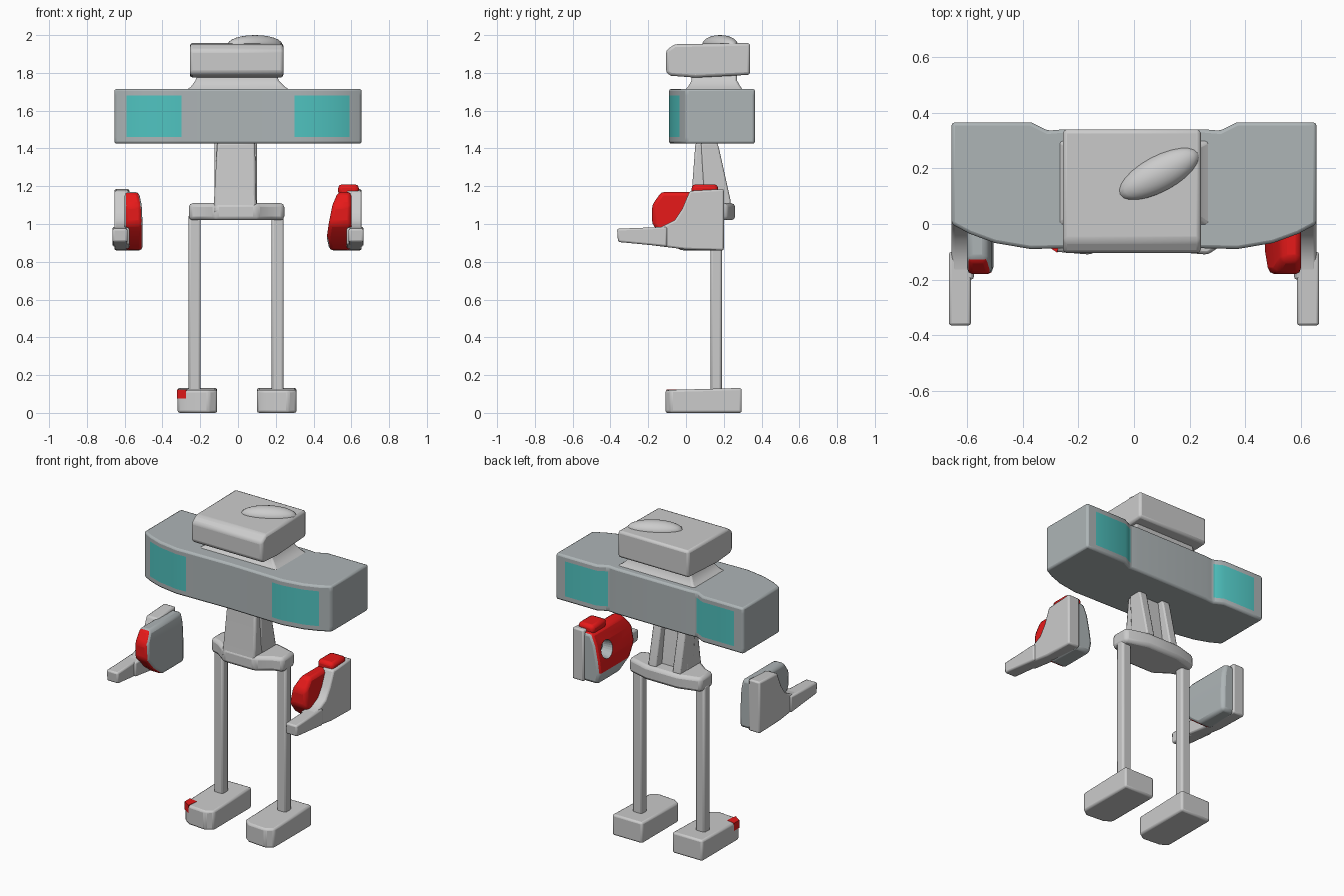
import bpy, bmesh, math
from mathutils import Matrix

if "Cube" in bpy.data.objects:
    bpy.data.objects.remove(bpy.data.objects["Cube"])


def material(name, rgb):
    m = bpy.data.materials.new(name)
    m.diffuse_color = (*rgb, 1)
    m.use_nodes = True
    m.node_tree.nodes["Principled BSDF"].inputs["Base Color"].default_value = m.diffuse_color
    return m


GREY = material("grey", (0.42, 0.46, 0.47))
RED = material("red", (0.8, 0.01, 0.01))
TEAL = material("teal", (0.08, 0.55, 0.53))


def loft(name, rings, bevel=0.012, colour=None, test=None):
    """Skin a stack of equal-length point rings; faces passing test get the colour."""
    bm = bmesh.new()
    rows = [[bm.verts.new(p) for p in r] for r in rings]
    n = len(rows[0])
    for a, b in zip(rows, rows[1:]):
        for i in range(n):
            j = (i + 1) % n
            bm.faces.new((a[i], a[j], b[j], b[i]))
    bm.faces.new(rows[0][::-1])
    bm.faces.new(rows[-1])
    bmesh.ops.recalc_face_normals(bm, faces=bm.faces)
    me = bpy.data.meshes.new(name)
    if colour:
        me.materials.append(GREY)
        me.materials.append(colour)
        for f in bm.faces:
            f.material_index = int(test(f.calc_center_median(), f.normal))
    bm.to_mesh(me)
    bm.free()
    ob = bpy.data.objects.new(name, me)
    bpy.context.collection.objects.link(ob)
    if bevel:
        mod = ob.modifiers.new("bevel", 'BEVEL')
        mod.width, mod.segments = bevel, 2
        mod.limit_method, mod.angle_limit = 'ANGLE', math.radians(30)
    return ob


def plan(name, pts, z0, z1, **kw):
    return loft(name, [[(x, y, z) for x, y in pts] for z in (z0, z1)], **kw)


def side(name, pts, x0, x1, **kw):
    return loft(name, [[(x, y, z) for y, z in pts] for x in (x0, x1)], **kw)


def rect(x0, x1, y0, y1, z):
    return [(x0, y0, z), (x1, y0, z), (x1, y1, z), (x0, y1, z)]


def box(name, x0, x1, y0, y1, z0, z1, **kw):
    return loft(name, [rect(x0, x1, y0, y1, z0), rect(x0, x1, y0, y1, z1)], **kw)


# Torso with shoulder blocks and teal panels front and back
half = [(0, -.082), (.3, -.088), (.37, -.09), (.5, -.068), (.59, -.035), (.655, 0),
        (.655, .365), (.59, .365), (.37, .365), (.31, .335), (.25, .34), (0, .34)]
outline = half + [(-x, y) for x, y in half[-2:0:-1]]
loft("torso", [[(x, y, z) for x, y in outline] for z in (1.425, 1.46, 1.68, 1.715)],
     colour=TEAL,
     test=lambda c, n: 0.32 < abs(c.x) < 0.6 and 1.5 < c.z < 1.65 and abs(n.y) > 0.5)

# Neck flaring into the shoulders
loft("neck", [rect(-.29, .29, -.02, .31, 1.70), rect(-.25, .25, .01, .29, 1.725),
              rect(-.225, .215, .03, .27, 1.76), rect(-.21, .20, .03, .27, 1.81)], bevel=.01)

# Head slab with a diagonal crest on top
side("head", [(-.105, 1.80), (-.105, 1.92), (-.06, 1.952), (.34, 1.958),
              (.34, 1.79), (.05, 1.775), (-.08, 1.785)], -.255, .24, bevel=.015)
bm = bmesh.new()
bmesh.ops.create_uvsphere(bm, u_segments=24, v_segments=12, radius=1,
                          matrix=Matrix.Translation((.09, .18, 1.95))
                          @ Matrix.Rotation(math.radians(28), 4, 'Z')
                          @ Matrix.Diagonal((.16, .065, .05, 1)))
me = bpy.data.meshes.new("head_crest")
bm.to_mesh(me)
bm.free()
bpy.context.collection.objects.link(bpy.data.objects.new("head_crest", me))

# Waist column with two ribs at the back
loft("waist", [rect(-.13, .10, .02, .18, 1.06), rect(-.125, .095, .03, .17, 1.16),
               rect(-.11, .09, .05, .13, 1.43)])
for x, s in ((-.125, "left"), (.045, "right")):
    side(f"waist_rib_{s}", [(.1, 1.06), (.24, 1.06), (.235, 1.13), (.175, 1.40),
                            (.165, 1.43), (.08, 1.43)], x, x + .055, bevel=.008)

# Hip plate
plan("hip", [(-.26, .10), (-.20, .08), (-.12, .02), (.10, .02), (.18, .08), (.245, .10),
             (.245, .22), (.10, .26), (-.12, .26), (-.26, .22)], 1.02, 1.11, bevel=.02)

# Legs and feet
for s, leg_x, foot_x in (("left", -.23, -.215), ("right", .21, .205)):
    box(f"leg_{s}", leg_x - .032, leg_x + .032, .13, .19, .10, 1.05)
    loft(f"foot_{s}", [[(foot_x + x, y, z + dz * top) for x, y, dz in
                        [(-.105, .295, 0), (-.105, -.07, -.01), (-.06, -.1, -.012),
                         (.06, -.11, -.012), (.105, -.08, -.01), (.105, .295, 0)]]
                       for z, top in ((0, 0), (.132, 1))])

# Red paint mark on the left foot
mark = plan("foot_paint", [(-.322, -.02), (-.322, -.072), (-.275, -.103), (-.265, -.03)],
            .075, .124, bevel=0)
mark.data.materials.append(RED)

# Hands: outer plate with pointing finger, and a red curled inner part
for s, k, inner in (("left", -1, (.505, .505, .505, .51, .525)),
                    ("right", 1, (.485, .47, .48, .50, .53))):
    side(f"hand_plate_{s}", [(.2, .86), (.2, 1.185), (.02, 1.175), (-.02, 1.08), (-.06, 1.02),
                             (-.13, .985), (-.2, .98), (-.2, .89), (0, .865)],
         k * .575, k * .655, bevel=.01)
    side(f"finger_{s}", [(-.36, .905), (-.365, .975), (-.1, .985), (-.1, .88)],
         k * .585, k * .665, bevel=.01)
    levels = zip((.86, .93, 1.0, 1.10, 1.17), inner, (-.03, -.12, -.18, -.18, -.13))
    hand = loft(f"hand_grip_{s}",
                [rect(k * x, k * .60, y, .19, z) for z, x, y in levels],
                bevel=.02, colour=RED,
                test=lambda c, n, k=k: n.y < -.4 or (k > 0 and c.z > .95 and n.y < .5))
    if k > 0:
        # Curl hollow on the inner side, and a raised knuckle
        bm = bmesh.new()
        bmesh.ops.create_cone(bm, cap_ends=True, segments=24, radius1=.065, radius2=.045,
                              depth=.12, matrix=Matrix.Translation((.49, .09, 1.05))
                              @ Matrix.Rotation(math.radians(90), 4, 'Y'))
        me = bpy.data.meshes.new("hollow_cutter")
        bm.to_mesh(me)
        bm.free()
        cutter = bpy.data.objects.new("hollow_cutter", me)
        bpy.context.collection.objects.link(cutter)
        cutter.hide_render = True
        cutter.hide_viewport = True
        mod = hand.modifiers.new("hollow", 'BOOLEAN')
        mod.object, mod.solver = cutter, 'EXACT'
        knuckle = box("hand_knuckle", .53, .64, .03, .17, 1.15, 1.21, bevel=.02)
        knuckle.data.materials.append(RED)

# Soft bevels, flat faces
for ob in list(bpy.context.scene.objects):
    if not ob.hide_render:
        ob.select_set(True)
        bpy.context.view_layer.objects.active = ob
bpy.ops.object.shade_smooth_by_angle(angle=math.radians(30))
